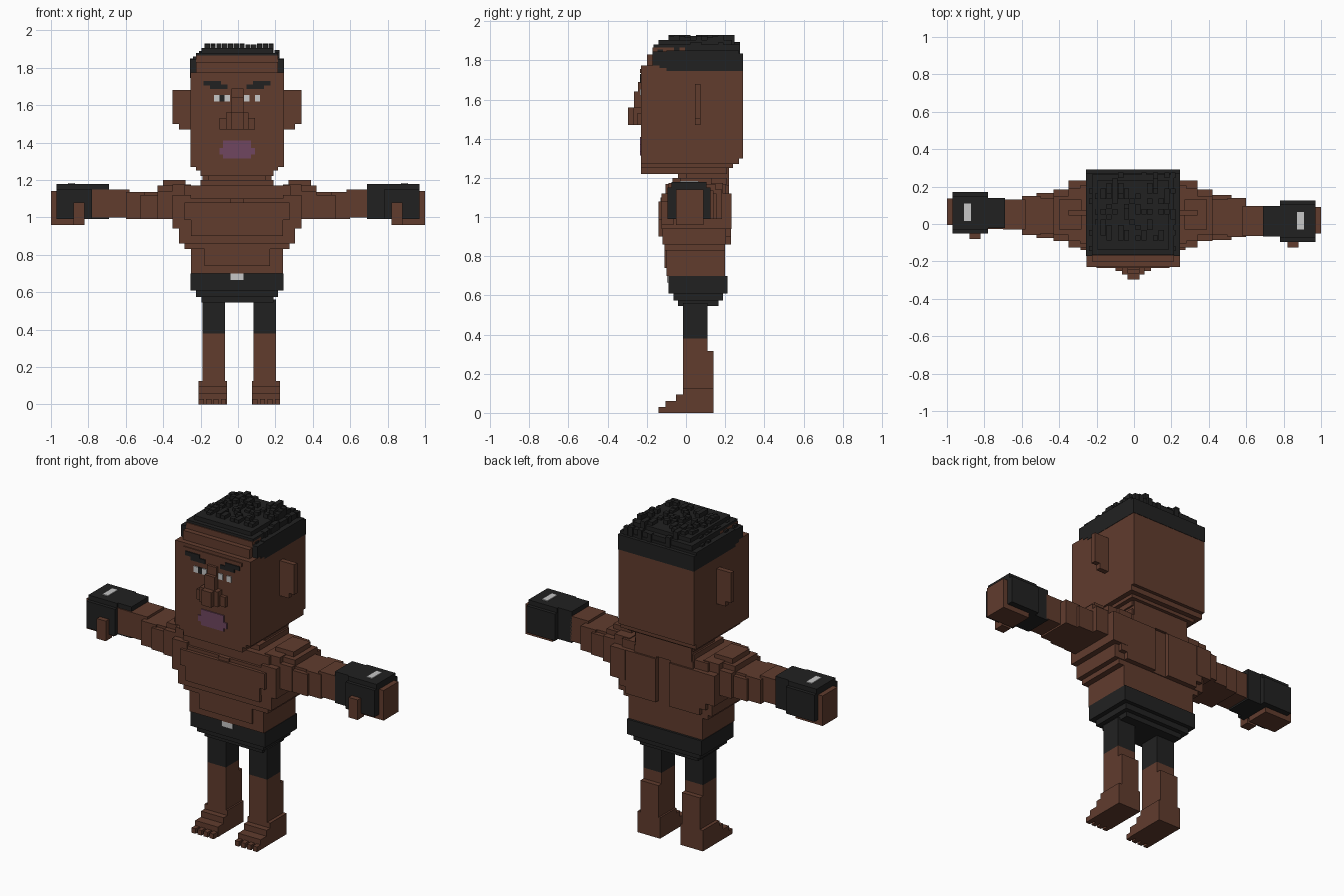
import bpy, bmesh, random
random.seed(4)


def mat(name, rgb):
    m = bpy.data.materials.new(name)
    m.diffuse_color = (*rgb, 1)
    return m


SKIN = mat("brown_skin", (0.119, 0.045, 0.027))
DARK = mat("black_cloth", (0.0155, 0.0155, 0.0155))
LIPS = mat("mauve_lips", (0.160, 0.062, 0.115))
WHITE = mat("pale_grey", (0.57, 0.57, 0.57))


def part(name, material, boxes):
    """One object from boxes given as x0, x1, y0, y1, z0, z1."""
    bm = bmesh.new()
    for x0, x1, y0, y1, z0, z1 in boxes:
        vs = bmesh.ops.create_cube(bm, size=1)["verts"]
        for v in vs:
            v.co = ((x0 + x1) / 2 + v.co.x * (x1 - x0),
                    (y0 + y1) / 2 + v.co.y * (y1 - y0),
                    (z0 + z1) / 2 + v.co.z * (z1 - z0))
    me = bpy.data.meshes.new(name)
    bm.to_mesh(me)
    bm.free()
    me.materials.append(material)
    ob = bpy.data.objects.new(name, me)
    bpy.context.collection.objects.link(ob)
    return ob


def flip(boxes, c=-0.005, dy=0.0):
    """Mirror boxes about x = c and slide them by dy."""
    return [(2 * c - b[1], 2 * c - b[0], b[2] + dy, b[3] + dy, b[4], b[5]) for b in boxes]


def both(boxes, c=-0.005):
    return boxes + flip(boxes, c)


# Head with stepped jaw and forehead
part("head", SKIN, [
    (-.255, .245, -.23, .29, 1.30, 1.745),
    (-.255, .245, -.23, .27, 1.27, 1.30),
    (-.225, .215, -.23, .24, 1.25, 1.27),
    (-.20, .19, -.23, .21, 1.22, 1.25),
    (-.255, .245, -.23, -.10, 1.745, 1.775),
    (-.225, .215, -.20, .0, 1.775, 1.83),
    (-.225, .215, -.17, .0, 1.83, 1.865)])
part("neck", SKIN, [(-.19, .18, .0, .22, 1.13, 1.28),
                    (-.16, .15, -.04, .20, 1.13, 1.23)])
part("ears", SKIN, both([(-.35, -.25, .045, .075, 1.50, 1.68),
                         (-.315, -.25, .045, .075, 1.47, 1.50)]))

# Nose and brow
part("nose", SKIN, [
    (-.10, .09, -.25, -.22, 1.47, 1.53),
    (-.065, .055, -.27, -.22, 1.47, 1.56),
    (-.035, .03, -.297, -.22, 1.47, 1.56),
    (-.035, .03, -.265, -.22, 1.56, 1.64),
    (-.035, .03, -.245, -.22, 1.64, 1.69)])
part("brow_ridge", SKIN, [(-.20, .19, -.236, -.22, 1.735, 1.755)])

# Painted face plates
F0, F1 = -.236, -.229
part("eyebrows", DARK, both([(-.185, -.09, F0, F1, 1.705, 1.73),
                             (-.15, -.055, F0, F1, 1.685, 1.71)]))
part("eye_whites", WHITE, both([(-.128, -.10, F0, F1, 1.62, 1.655),
                                (-.072, -.042, F0, F1, 1.62, 1.655)]))
part("pupils", DARK, [(-.10, -.072, F0, F1, 1.62, 1.655)])
part("mouth", LIPS, [(-.10, .09, F0, F1, 1.335, 1.37),
                     (-.08, .07, F0, F1, 1.315, 1.41)])

# Hair: stepped dome, side locks and tufts
part("hair", DARK, [
    (-.257, .247, -.10, .292, 1.745, 1.835),
    (-.257, .247, -.135, -.09, 1.76, 1.835),
    (-.257, .247, -.10, .27, 1.83, 1.85),
    (-.225, .215, -.165, .265, 1.865, 1.88),
    (-.225, .215, -.09, .265, 1.83, 1.88),
    (-.195, .185, -.14, .235, 1.87, 1.905)]
    + both([(-.257, -.224, -.17, -.09, 1.775, 1.845)]))
tufts = []
n = 15
for i in range(n):
    for j in range(n):
        x, y = -.24 + i * .031, -.145 + j * .028
        edge = max(abs(x + .005) / .235, abs(y - .06) / .215)
        top = 1.93 if edge < .8 else (1.895 if edge < .92 else 1.86)
        if random.random() < .4:
            tufts.append((x, x + .028, y, y + .028, 1.83, top - random.choice((0, .005, .012))))
part("hair_tufts", DARK, tufts)

# Torso: shoulders, chest, back and stepped waist
part("torso", SKIN, [
    (-.25, .24, -.10, .20, .70, .86),
    (-.285, .275, -.11, .20, .83, .91),
    (-.315, .305, -.12, .205, .86, 1.10),
    (-.29, .28, -.105, .205, 1.08, 1.17),
    (-.20, .19, -.07, .21, 1.15, 1.20),
    (-.18, .17, -.11, -.05, .74, .83)])
part("chest_muscles", SKIN, [(-.285, .275, -.14, -.08, .985, 1.08),
                             (-.25, .24, -.14, -.08, .90, .99),
                             (-.04, .03, -.13, -.08, 1.07, 1.10)])
part("back_muscles", SKIN, both([(-.29, -.05, .18, .23, .90, 1.12),
                                 (-.25, -.05, .18, .23, .86, .91),
                                 (-.20, -.05, .18, .22, 1.12, 1.16)]))
part("shoulders", SKIN, both([
    (-.35, -.25, -.125, .232, .94, 1.12),
    (-.35, -.25, -.09, .19, 1.10, 1.175),
    (-.40, -.28, -.03, .13, 1.10, 1.20),
    (-.43, -.34, -.09, .185, .99, 1.14),
    (-.43, -.34, -.06, .15, 1.10, 1.17)]))

# Arms, hands and gloves; the left side sits slightly further forward
upper = [(-.52, -.42, -.075, .165, .99, 1.12), (-.52, -.42, -.05, .14, .99, 1.135),
         (-.60, -.50, -.06, .15, .99, 1.135)]
fore = [(-.70, -.58, -.03, .13, 1.0, 1.15), (-.78, -.68, -.028, .12, 1.0, 1.15)]
hand = [(-1.0, -.96, -.005, .135, .96, 1.14), (-.98, -.82, -.005, .135, .96, 1.0),
        (-.88, -.82, -.08, -.02, .96, 1.08)]
glove = [(-.97, -.78, -.05, .17, .99, 1.15), (-.97, -.78, -.03, .15, .99, 1.178),
         (-.79, -.69, -.022, .14, .99, 1.178)]
spot = [(-.91, -.872, .015, .11, 1.175, 1.183)]
for side in ("right", "left"):
    for name, m, boxes, dy in (("upper_arm", SKIN, upper, -.01),
                               ("forearm", SKIN, fore, -.035),
                               ("hand", SKIN, hand, -.045),
                               ("glove", DARK, glove, -.045),
                               ("glove_spot", WHITE, spot, -.045)):
        part(side + "_" + name, m, boxes if side == "right" else flip(boxes, 0, dy))

# Shorts and buckle
part("shorts", DARK, [
    (-.253, .243, -.09, .213, .61, .70),
    (-.225, .215, -.065, .19, .575, .61),
    (-.195, .19, -.04, .165, .545, .575)])
part("buckle", WHITE, [(-.04, .03, -.097, -.088, .665, .70)])

# Legs and feet
C = .007
part("short_legs", DARK, both([(-.19, -.07, -.015, .11, .38, .56)], C))
part("lower_legs", SKIN, both([(-.19, -.07, -.015, .11, .05, .38),
                               (-.19, -.07, .05, .14, .05, .315)], C))
toes = [(-.21 + k * .04, -.183 + k * .04, -.14, -.09, 0, .03) for k in range(4)]
part("feet", SKIN, both([(-.21, -.06, -.015, .14, 0, .125),
                         (-.21, -.06, -.05, .0, 0, .095),
                         (-.21, -.06, -.105, .0, 0, .06)] + toes, C))
